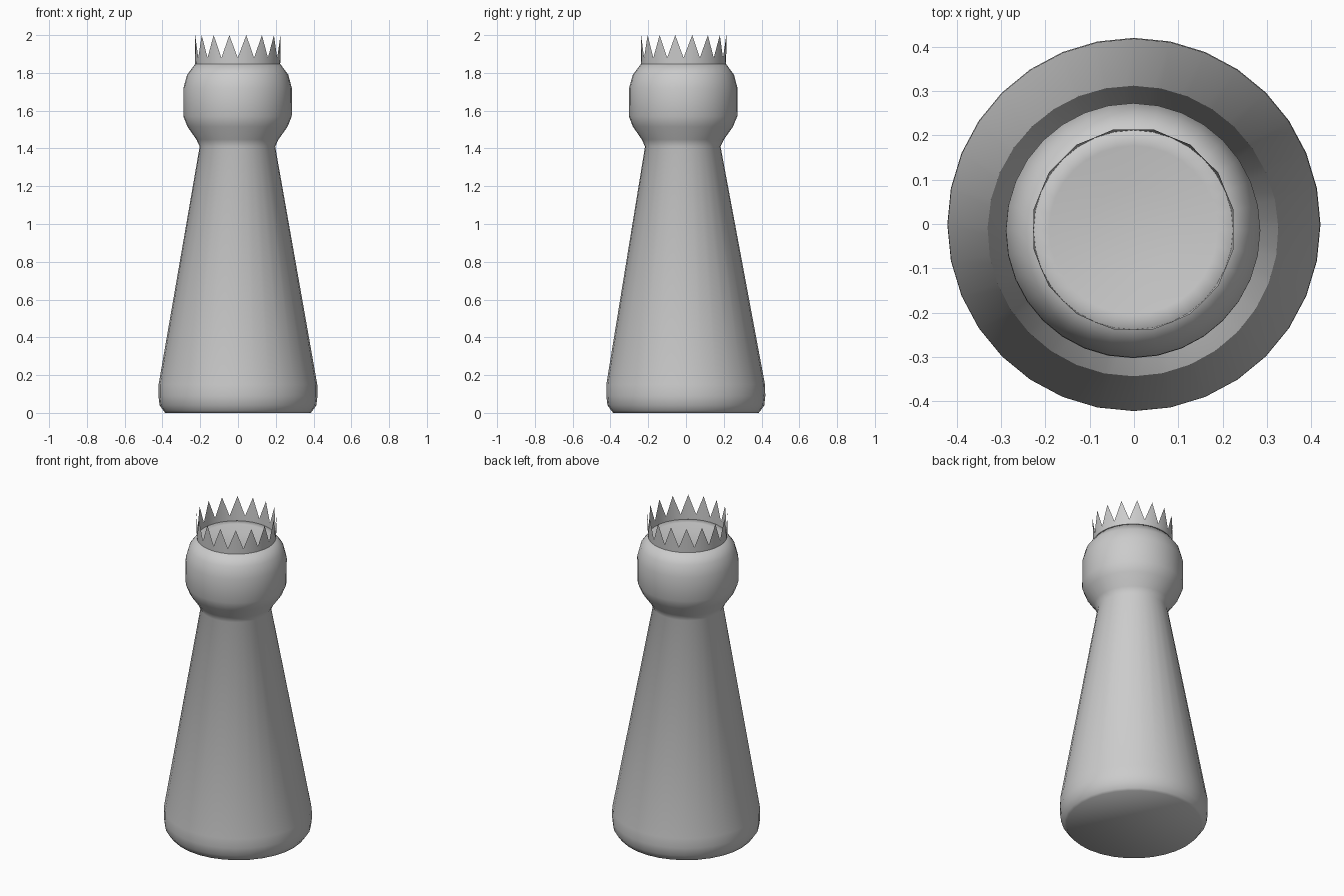
import bpy, bmesh
from math import sin, cos, pi

if "Cube" in bpy.data.objects:
    bpy.data.objects.remove(bpy.data.objects["Cube"])

SIDES = 32


def centre(z):
    # the figure leans very slightly towards the front up to the neck
    if z <= 1.41:
        t = z / 1.41
        return -0.003 * t, -0.017 * t
    t = (z - 1.41) / 0.59
    return -0.003 + 0.002 * t, -0.017 + 0.005 * t


def point(r, z, i):
    a = 2 * pi * i / SIDES
    cx, cy = centre(z)
    return cx + r * cos(a), cy + r * sin(a), z


def finish(name, bm, recalc=False):
    if recalc:
        bmesh.ops.recalc_face_normals(bm, faces=bm.faces)
    for f in bm.faces:
        f.smooth = True
    me = bpy.data.meshes.new(name)
    bm.to_mesh(me)
    bm.free()
    ob = bpy.data.objects.new(name, me)
    bpy.context.collection.objects.link(ob)
    return ob


def add_rings(bm, profile):
    rings = [[bm.verts.new(point(r, z, i)) for i in range(SIDES)] for r, z in profile]
    for lo, hi in zip(rings, rings[1:]):
        for i in range(SIDES):
            j = (i + 1) % SIDES
            bm.faces.new((lo[i], lo[j], hi[j], hi[i]))
    return rings


# tapered body and round head, turned as one surface with a dished top
bm = bmesh.new()
rings = add_rings(bm, [
    (0.385, 0.0), (0.395, 0.012), (0.415, 0.04), (0.421, 0.09), (0.420, 0.15),
    (0.20, 1.41), (0.217, 1.447), (0.265, 1.515), (0.287, 1.57), (0.287, 1.72),
    (0.268, 1.79), (0.225, 1.848),
    (0.19, 1.845), (0.10, 1.83)])
bm.faces.new(rings[0][::-1])
bm.faces.new(rings[-1])
finish("body_and_head", bm)

# thin crown: band around the rim with sixteen pointed teeth
bm = bmesh.new()
base, rim = add_rings(bm, [(0.225, 1.848), (0.226, 1.88)])
for i in range(0, SIDES, 2):
    tip = bm.verts.new(point(0.23, 2.0, i + 1))
    a, b, c = rim[i], rim[i + 1], rim[(i + 2) % SIDES]
    bm.faces.new((a, b, tip))
    bm.faces.new((b, c, tip))
finish("crown", bm)
